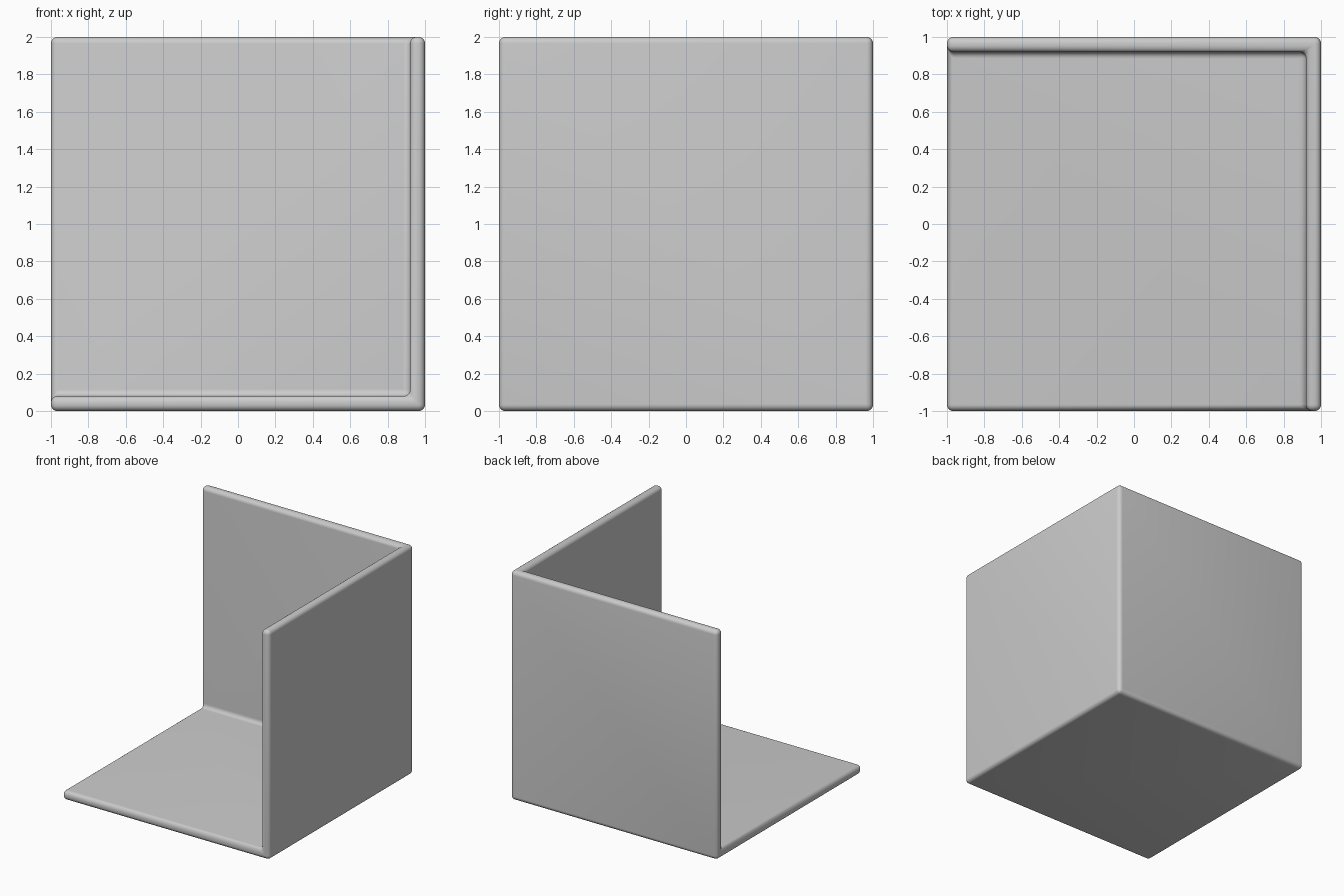
import bpy, bmesh
from mathutils import Matrix

if "Cube" in bpy.data.objects:
    bpy.data.objects.remove(bpy.data.objects["Cube"])

# Open corner shell: floor, right wall and back wall of a cube
bm = bmesh.new()
bmesh.ops.create_cube(bm, size=2, matrix=Matrix.Translation((0, 0, 1)))
bm.normal_update()
open_sides = [f for f in bm.faces
              if f.normal.x < -0.5 or f.normal.y < -0.5 or f.normal.z > 0.5]
bmesh.ops.delete(bm, geom=open_sides, context='FACES')
mesh = bpy.data.meshes.new("corner_panels")
bm.to_mesh(mesh)
bm.free()
corner = bpy.data.objects.new("corner_panels", mesh)
bpy.context.collection.objects.link(corner)

# Panel thickness, grown inwards
solid = corner.modifiers.new("thickness", 'SOLIDIFY')
solid.thickness = 0.08
solid.offset = -1
solid.use_even_offset = True
solid.use_quality_normals = True

# Rounded rims and filleted inner corners
bevel = corner.modifiers.new("rounding", 'BEVEL')
bevel.width = 0.035
bevel.segments = 6
bevel.limit_method = 'ANGLE'

bpy.context.view_layer.objects.active = corner
corner.select_set(True)
bpy.ops.object.shade_smooth_by_angle()
